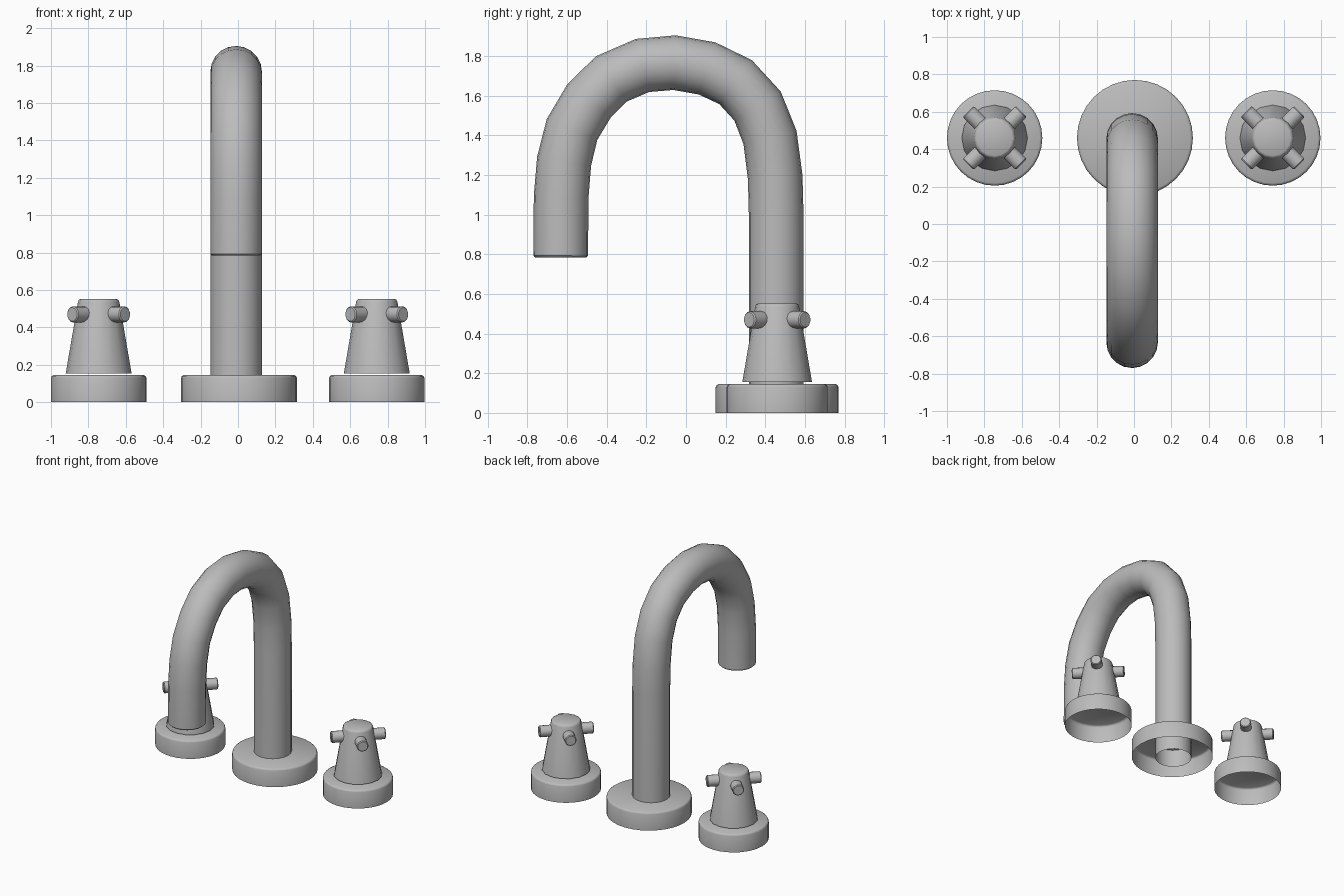
import bpy, bmesh, math
from mathutils import Vector, Matrix

cube = bpy.data.objects.get("Cube")
if cube:
    bpy.data.objects.remove(cube, do_unlink=True)

metal = bpy.data.materials.new("brushed_grey")
metal.use_nodes = True
GREY = (0.5, 0.5, 0.5, 1)
metal.diffuse_color = GREY
metal.node_tree.nodes["Principled BSDF"].inputs["Base Color"].default_value = GREY


def finish(name, bm, location=(0, 0, 0)):
    """Turn a bmesh into a smooth-shaded object."""
    bmesh.ops.recalc_face_normals(bm, faces=bm.faces)
    mesh = bpy.data.meshes.new(name)
    bm.to_mesh(mesh)
    bm.free()
    mesh.materials.append(metal)
    obj = bpy.data.objects.new(name, mesh)
    obj.location = location
    bpy.context.collection.objects.link(obj)
    bpy.ops.object.select_all(action='DESELECT')
    obj.select_set(True)
    bpy.context.view_layer.objects.active = obj
    bpy.ops.object.shade_smooth_by_angle(angle=math.radians(40))
    return obj


def skin(bm, rings, cap_start=False, cap_end=False):
    """Bridge a list of rings of points with quads."""
    loops = [[bm.verts.new(p) for p in ring] for ring in rings]
    n = len(loops[0])
    for a, b in zip(loops, loops[1:]):
        for i in range(n):
            j = (i + 1) % n
            bm.faces.new((a[i], a[j], b[j], b[i]))
    if cap_start:
        bm.faces.new(loops[0][::-1])
    if cap_end:
        bm.faces.new(loops[-1])


def ring(centre, u, v, radius, sides):
    angles = [math.tau * i / sides for i in range(sides)]
    return [centre + radius * (u * math.cos(a) + v * math.sin(a)) for a in angles]


def lathe(name, profile, sides, location):
    """Revolve (radius, height) pairs, closed on top and open below."""
    bm = bmesh.new()
    x, y = Vector((1, 0, 0)), Vector((0, 1, 0))
    skin(bm, [ring(Vector((0, 0, z)), x, y, r, sides) for r, z in profile], cap_end=True)
    return finish(name, bm, location)


def flange(name, radius, x):
    profile = [(radius, 0), (radius, 0.13), (radius - 0.004, 0.139), (radius - 0.014, 0.145)]
    return lathe(name, profile, 32, (x, ROW_Y, 0))


ROW_Y = 0.46

# Spout: a round pipe swept along the gooseneck path (y, z)
path = [(0.455, 0), (0.455, 1.0), (0.45, 1.19), (0.424, 1.389), (0.361, 1.548),
        (0.25, 1.669), (0.106, 1.738), (-0.058, 1.767), (-0.219, 1.753),
        (-0.377, 1.685), (-0.49, 1.573), (-0.575, 1.43), (-0.615, 1.27),
        (-0.63, 1.09), (-0.632, 0.793), (-0.632, 0.785)]
points = [Vector((0, y, z)) for y, z in path]
across = Vector((1, 0, 0))
rings = []
for i, p in enumerate(points):
    before = (p - points[i - 1]).normalized() if i else Vector((0, 0, 1))
    after = (points[i + 1] - p).normalized() if i + 1 < len(points) else before
    side = across.cross((before + after).normalized())
    radius = 0.13 if i + 1 == len(points) else 0.138
    rings.append(ring(p, across, side, radius, 20))
bm = bmesh.new()
skin(bm, rings, cap_end=True)
finish("spout", bm, (-0.01, 0, 0))
flange("spout_flange", 0.31, 0.005)

# Two handles: flange, tapered body and four short cross arms
for side, x in (("right", -0.745), ("left", 0.742)):
    flange(side + "_handle_flange", 0.255, x)
    body = [(0.176, 0.155), (0.111, 0.535), (0.106, 0.547), (0.095, 0.553)]
    lathe(side + "_handle_body", body, 16, (x, ROW_Y, 0))
    bm = bmesh.new()
    up = Vector((0, 0, 1))
    for k in range(4):
        a = math.radians(45 + 90 * k)
        out = Vector((math.cos(a), math.sin(a), 0))
        steps = [(0.06, 0.043), (0.194, 0.043), (0.2, 0.037)]
        skin(bm, [ring(out * d, up, out.cross(up), r, 14) for d, r in steps], cap_end=True)
    finish(side + "_handle_arms", bm, (x, ROW_Y, 0.47))
